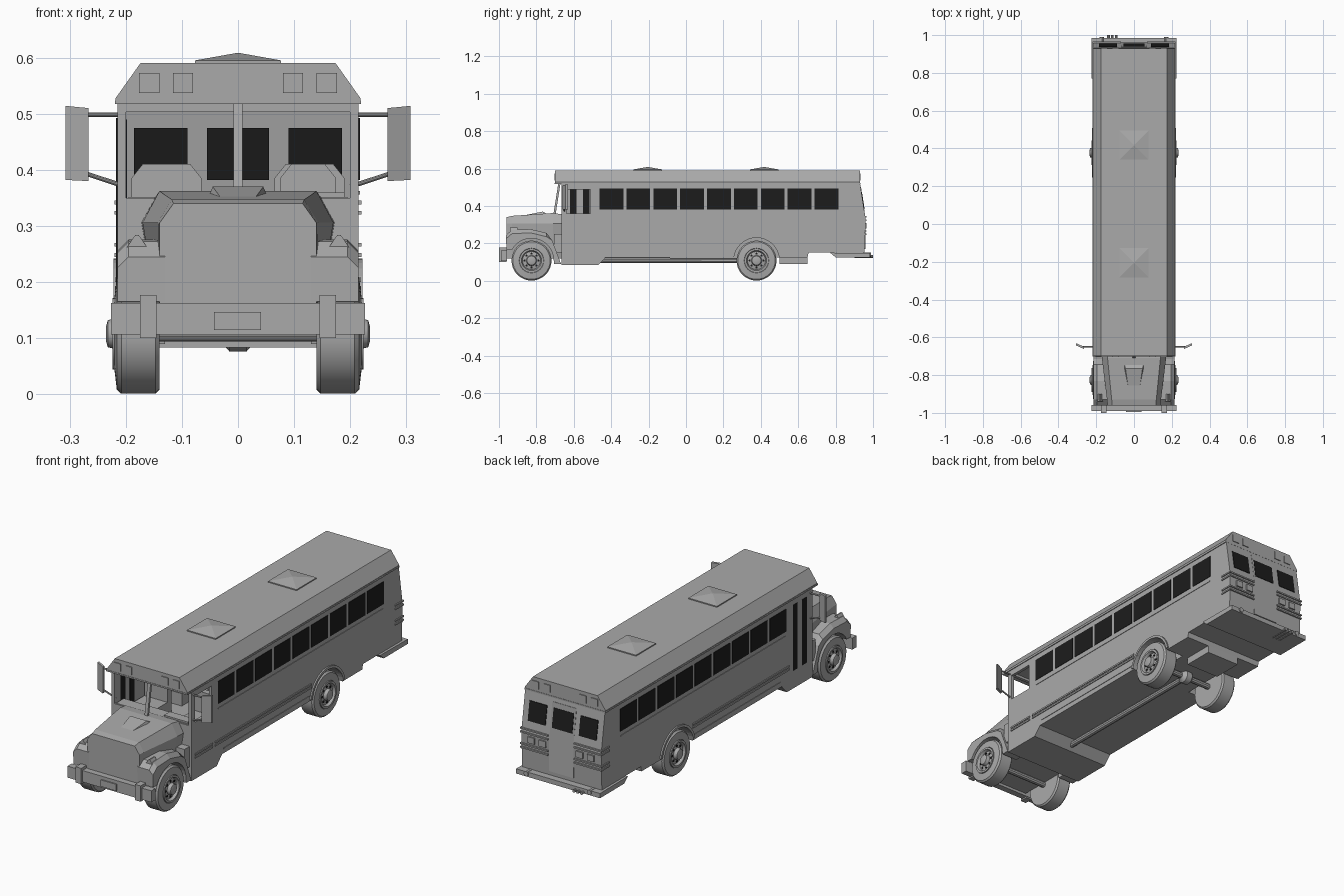
import bpy, bmesh, math
from mathutils import Vector, Matrix

cube = bpy.data.objects.get("Cube")
if cube:
    bpy.data.objects.remove(cube)


def material(name, rgb):
    m = bpy.data.materials.new(name)
    m.use_nodes = True
    m.diffuse_color = (*rgb, 1)
    m.node_tree.nodes["Principled BSDF"].inputs["Base Color"].default_value = (*rgb, 1)
    return m


GREY = material("body_grey", (0.4, 0.4, 0.4))
BLACK = material("window_black", (0.012, 0.012, 0.012))


def finish(name, bm, mat=GREY):
    bmesh.ops.recalc_face_normals(bm, faces=bm.faces)
    me = bpy.data.meshes.new(name)
    bm.to_mesh(me)
    bm.free()
    me.materials.append(mat)
    ob = bpy.data.objects.new(name, me)
    bpy.context.collection.objects.link(ob)
    return ob


def loft(name, rings, mat=GREY):
    """Closed solid through matching rings of points."""
    bm = bmesh.new()
    vs = [[bm.verts.new(p) for p in r] for r in rings]
    n = len(vs[0])
    for a, b in zip(vs, vs[1:]):
        for i in range(n):
            j = (i + 1) % n
            bm.faces.new((a[i], a[j], b[j], b[i]))
    bm.faces.new(vs[0])
    bm.faces.new(vs[-1])
    return finish(name, bm, mat)


def box(name, x, y, z, mat=GREY):
    ring = [(x[0], y[0]), (x[1], y[0]), (x[1], y[1]), (x[0], y[1])]
    return loft(name, [[(a, b, h) for a, b in ring] for h in z], mat)


def side_profile(name, pts, x0, x1, mat=GREY):
    """Side outline in (y, z), extruded across x."""
    return loft(name, [[(x, y, z) for y, z in pts] for x in (x0, x1)], mat)


def front_profile(half, y):
    """Mirrored front outline from its (x, z) right half."""
    return [(x, y, z) for x, z in half] + [(-x, y, z) for x, z in reversed(half)]


def arc(cy, cz, r, a0, a1, n=16):
    return [(cy + r * math.cos(math.radians(a0 + (a1 - a0) * i / n)),
             cz + r * math.sin(math.radians(a0 + (a1 - a0) * i / n))) for i in range(n + 1)]


def cut(target, cutter):
    m = target.modifiers.new("cut", "BOOLEAN")
    m.operation, m.solver, m.object = "DIFFERENCE", "EXACT", cutter
    cutter.hide_render = True
    bpy.context.view_layer.objects.active = target
    bpy.ops.object.modifier_apply(modifier=m.name)
    bpy.data.objects.remove(cutter)


def smooth(ob):
    bpy.ops.object.select_all(action="DESELECT")
    ob.select_set(True)
    bpy.context.view_layer.objects.active = ob
    bpy.ops.object.shade_smooth_by_angle(angle=math.radians(30))


def lathe(name, profile, centre, side, mat=GREY, seg=32):
    """Spin an (x, radius) outline about the axle."""
    rings = [[(centre[0] + side * x, centre[1] + r * math.cos(2 * math.pi * i / seg),
               centre[2] + r * math.sin(2 * math.pi * i / seg)) for i in range(seg)]
             for x, r in profile]
    ob = loft(name, rings, mat)
    smooth(ob)
    return ob


def tube(name, a, b, r, mat=GREY, seg=10):
    a, b = Vector(a), Vector(b)
    bm = bmesh.new()
    rot = (b - a).to_track_quat("Z", "Y").to_matrix().to_4x4()
    bmesh.ops.create_cone(bm, cap_ends=True, segments=seg, radius1=r, radius2=r,
                          depth=(b - a).length, matrix=Matrix.Translation((a + b) / 2) @ rot)
    ob = finish(name, bm, mat)
    smooth(ob)


SIDES = ((1, "left"), (-1, "right"))
FRONT, REAR, AXLE = -0.826, 0.377, 0.108

# Hollow passenger body with windscreen, driver window and wheel arches
body = side_profile("body", [(-.665, .083), (-.47, .083), (-.43, .125), (.65, .125), (.655, .15),
                             (.955, .15), (.96, .33), (.93, .525), (-.665, .525)], -.215, .215)
cut(body, side_profile("cabin_cutter", [(-.65, .25), (.94, .25), (.945, .33), (.918, .515),
                                        (-.65, .515)], -.2, .2))
cut(body, box("windscreen_cutter", (-.2, .2), (-.72, -.6), (.35, .503)))
cut(body, box("driver_window_cutter", (.15, .25), (-.64, -.51), (.36, .488)))
for s, side in SIDES:
    cut(body, side_profile("arch_cutter", arc(REAR, AXLE, .122, 0, 360, 40)[:-1], s * .12, s * .25))

# Roof with sloped shoulders, gutter and hatches
roof = [(.218, .522), (.218, .528), (.174, .59)]
loft("roof", [front_profile(roof, -.7), front_profile(roof, .93)])
box("roof_gutter", (-.219, .219), (-.702, .932), (.517, .524))
for i, y in enumerate((-.205, .418)):
    def ring(w, z):
        return [(w * a, y + w * b, z) for a, b in ((-1, -1), (1, -1), (1, 1), (-1, 1))]
    loft(f"roof_hatch_{i + 1}", [ring(.077, .585), ring(.077, .595), ring(.004, .608)])

# Windscreen post and cowl
loft("windscreen_post", [[(-.008, y, z), (.008, y, z), (.008, y + .012, z), (-.008, y + .012, z)]
                         for y, z in ((-.71, .35), (-.683, .52))])
box("dashboard", (-.195, .195), (-.66, -.6), (.25, .352))
box("instrument_panel", (.06, .19), (-.655, -.61), (.345, .36))

# Hood, engine block and air scoop
loft("hood", [front_profile(h, y) for h, y in (
    ([(.14, .12), (.14, .305), (.115, .34)], -.96),
    ([(.14, .12), (.143, .306), (.118, .347)], -.93),
    ([(.14, .12), (.17, .306), (.14, .362)], -.71),
    ([(.14, .12), (.172, .306), (.145, .355)], -.66))])
loft("hood_scoop", [front_profile(h, y) for h, y in (
    ([(.03, .335), (.027, .345)], -.89),
    ([(.06, .335), (.045, .37)], -.765),
    ([(.06, .335), (.05, .358)], -.745))])

# Front fenders, lamps, side parts
for s, side in SIDES:
    pts = [(-.96, .165), (-.962, .245), (-.93, .272), (-.83, .276), (-.745, .255), (-.715, .215),
           (-.668, .09), (-.705, .09)] + arc(FRONT, AXLE, .119, 0, 152, 14)
    inner = [(s * .13, y, z) for y, z in pts]
    mid = [(s * .195, y, z) for y, z in pts]
    outer = [(s * .215, y, z - (.02 if z > .24 else 0)) for y, z in pts]
    loft(f"front_fender_{side}", [inner, mid, outer])
    loft(f"turn_lamp_{side}", [[(s * x, y, z) for x, y in ((.18 - w, -.94), (.18 + w, -.94),
         (.18 + w, -.9), (.18 - w, -.9))] for w, z in ((.018, .262), (.003, .284))])
    box(f"cowl_side_{side}", (s * .13, s * .205), (-.705, -.66), (.15, .25))

    # Wheels with domed hubs and nuts
    for end, y in (("front", FRONT), ("rear", REAR)):
        c = (0, y, AXLE)
        lathe(f"{end}_tire_{side}", [(.14, .06), (.14, .1), (.147, .107), (.208, .107), (.216, .1),
              (.22, .066), (.212, .06)], c, s)
        lathe(f"{end}_rim_{side}", [(.15, .058), (.224, .064), (.224, .054), (.212, .048),
              (.216, .028), (.232, .024), (.235, .014)], c, s)
        for k in range(8):
            a = k * math.pi / 4
            p = (y + .037 * math.cos(a), AXLE + .037 * math.sin(a))
            tube(f"{end}_wheel_slot_{side}_{k}", (s * .21, *p), (s * .2165, *p), .006, BLACK, 8)

    # Rear arch trim, rub rails and belt line
    side_profile(f"arch_trim_{side}", arc(REAR, AXLE, .134, 10, 170) + arc(REAR, AXLE, .122, 170, 10),
                 s * .205, s * .222)
    for k, z in enumerate((.185, .2)):
        for j, ys in enumerate(((-.64, -.505), (-.485, .258))):
            if s > 0 or j:
                box(f"rub_rail_{side}_{k}_{j}", (s * .21, s * .219), ys, (z, z + .008))
    box(f"belt_line_{side}", (s * .21, s * .2175), (-.46, .81), (.356, .362))
    box(f"skirt_line_{side}", (s * .21, s * .2175), (-.42, .24), (.148, .152))

    # Nine side windows
    for k in range(9):
        y = -.462 + k * .1437
        box(f"side_window_{side}_{k + 1}", (s * .212, s * .217), (y, y + .127), (.382, .492), BLACK)

    # Rear rails, lamps and window
    for k, z in enumerate((.245, .263, .32, .338)):
        box(f"rear_rail_{side}_{k}", (s * .07, s * .22), (.9, .965), (z, z + .007))
    for k, x in enumerate((.1, .16)):
        box(f"rear_lamp_{side}_{k}", (s * (x - .018), s * (x + .018)), (.95, .966), (.28, .31))
        for end, y in (("front", -.704), ("rear", .926)):
            box(f"{end}_marker_lamp_{side}_{k}", (s * (x - .02), s * (x + .016)), (y, y + .008), (.537, .573))

    # Mirrors on two arms
    def plate(z0, z1, d):
        return [(s * .266, -.655 + d, z0), (s * .307, -.637 + d, z0 + .002),
                (s * .307, -.637 + d, z1), (s * .266, -.655 + d, z1 - .004)]
    loft(f"mirror_{side}", [plate(.38, .514, -.006), plate(.38, .514, .006)])
    tube(f"mirror_top_arm_{side}", (s * .2, -.65, .498), (s * .27, -.65, .498), .004)
    tube(f"mirror_low_arm_{side}", (s * .2, -.65, .37), (s * .27, -.65, .393), .004)

    # Seats with clipped backs
    for k, y in enumerate((-.45, -.25, -.05)):
        w0, w1 = (.065, .19) if k or s < 0 else (.075, .175)
        back = [(w0, .25), (w1, .25), (w1, .385), (w1 - .02, .41), (w0 + .02, .41), (w0, .385)]
        loft(f"seat_back_{side}_{k}", [[(s * x, q, z) for x, z in back] for q in (y, y + .03)])
        box(f"seat_base_{side}_{k}", (s * w0, s * w1), (y - .09, y), (.25, .31))

    # Bumper guards and rear hooks
    box(f"bumper_guard_{side}", (s * .145, s * .175), (-1, -.96), (.1, .177))
    tube(f"rear_hook_{side}", (s * .17, .95, .14), (s * .17, .99, .14), .012)

# Folding entry door: tall panes seen from inside and outside
for k, y in enumerate((-.62, -.55)):
    box(f"door_pane_{k + 1}", (-.217, -.212), (y, y + .035), (.17, .49), BLACK)
    box(f"door_pane_inner_{k + 1}", (-.201, -.198), (y, y + .035), (.255, .49), BLACK)

# Rear windows follow the sloping back wall
def wall_y(z):
    return .96 - (z - .33) * .03 / .195

for k, (x0, x1) in enumerate(((-.185, -.09), (-.055, .055), (.09, .185))):
    for face, d in (("outer", 0), ("inner", -.016)):
        loft(f"rear_window_{face}_{k + 1}", [[(x, wall_y(z) + d + e, z) for x, z in (
            (x0, .382), (x1, .382), (x1, .475), (x0, .475))] for e in (-.002, .003)], BLACK)
loft("rear_door", [[(x, wall_y(z) + e if z > .33 else .958 + e, z) for x, z in (
    (-.065, .17), (.065, .17), (.065, .33), (.065, .5), (-.065, .5), (-.065, .33))]
    for e in (-.004, .002)])

# Bumpers and number plate
box("front_bumper", (-.226, .226), (-.99, -.958), (.107, .163))
box("number_plate", (-.043, .041), (-.996, -.985), (.115, .147))
side_profile("rear_bumper", [(.77, .15), (.8, .125), (.985, .125), (.985, .148)], -.226, .226)
for k, x in enumerate((-.135, -.115, -.095)):
    tube(f"tail_pipe_{k + 1}", (x, .9, .13), (x, 1, .13), .007)

# Chassis: axles, driveshaft and rear tank
for end, y in (("front", FRONT), ("rear", REAR)):
    tube(f"{end}_axle", (-.16, y, AXLE), (.16, y, AXLE), .014)
tube("drive_shaft", (0, -.5, .11), (0, REAR, AXLE), .014)
lathe("differential", [(-.03, .015), (-.015, .032), (.015, .032), (.03, .015)], (0, REAR, AXLE), 1)
box("rear_tank", (-.09, .09), (.5, .65), (.09, .13))
